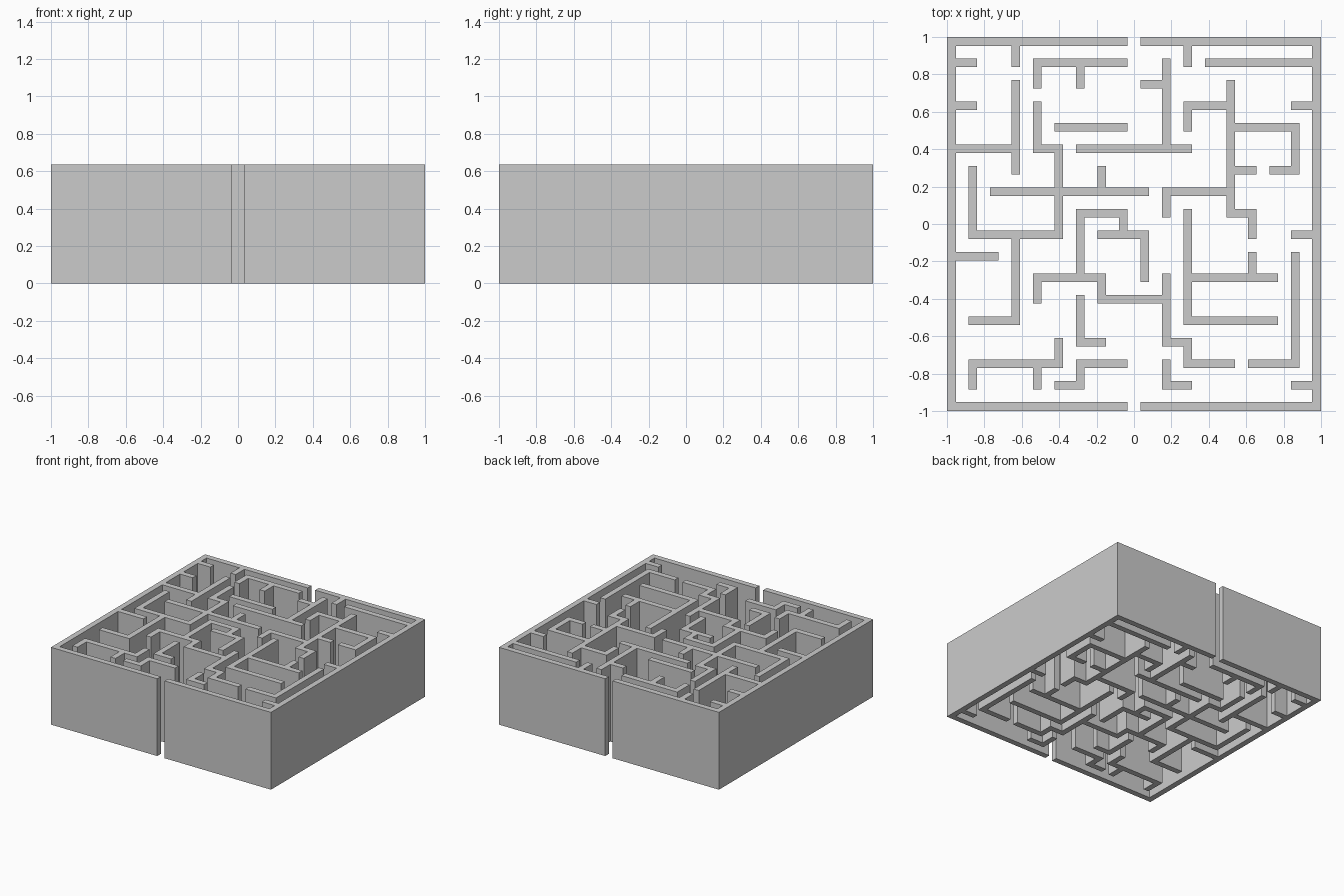
import bpy, bmesh

if "Cube" in bpy.data.objects:
    bpy.data.objects.remove(bpy.data.objects["Cube"])

N = 17            # corridors per side
T = 0.047         # wall thickness
P = (2 - T) / N   # grid pitch
H = 0.635         # wall height

# walls running along x: row (counted from the back) -> spans between grid columns
ROWS = {
    0: [(0, 8), (9, 17)], 1: [(0, 1), (4, 8), (12, 17)], 2: [(9, 10)],
    3: [(0, 1), (11, 13), (16, 17)], 4: [(5, 8), (13, 16)],
    5: [(0, 3), (4, 5), (6, 11)], 6: [(13, 14), (15, 16)],
    7: [(2, 9), (10, 13)], 8: [(6, 8), (13, 14)],
    9: [(1, 5), (7, 9), (16, 17)], 10: [(0, 2)],
    11: [(4, 7), (11, 15)], 12: [(7, 10)], 13: [(1, 3), (11, 15)],
    14: [(6, 7), (10, 11)], 15: [(1, 5), (6, 8), (11, 13), (14, 16)],
    16: [(5, 6), (10, 11), (16, 17)], 17: [(0, 8), (9, 17)],
}
# walls running along y: column (counted from the left) -> spans between grid rows
COLS = {
    0: [(0, 17)], 1: [(6, 9), (15, 16)], 3: [(0, 1), (2, 6), (9, 13)],
    4: [(1, 2), (3, 5), (11, 12), (15, 16)], 5: [(5, 9), (14, 15)],
    6: [(1, 2), (8, 11), (12, 14), (15, 16)], 7: [(6, 7), (11, 12)],
    8: [(8, 9)], 9: [(9, 11)], 10: [(1, 5), (7, 8), (11, 14), (15, 16)],
    11: [(0, 1), (3, 4), (8, 13), (14, 15)], 13: [(2, 8)],
    14: [(8, 9), (10, 11)], 16: [(4, 6), (10, 15)], 17: [(0, 17)],
}

# filled squares on a fine grid: even index = wall strip, odd index = corridor strip
filled = set()
for r, spans in ROWS.items():
    for a, b in spans:
        filled |= {(k, 2 * r) for k in range(2 * a, 2 * b + 1)}
for c, spans in COLS.items():
    for a, b in spans:
        filled |= {(2 * c, k) for k in range(2 * a, 2 * b + 1)}


def line(k):
    """Position of fine grid line k."""
    return -1 + (k // 2) * P + (k % 2) * T


# maze plan
bm = bmesh.new()
verts = {}


def vert(i, j):
    if (i, j) not in verts:
        verts[i, j] = bm.verts.new((line(i), -line(j), 0))
    return verts[i, j]


for i, j in sorted(filled):
    bm.faces.new([vert(i, j + 1), vert(i + 1, j + 1), vert(i + 1, j), vert(i, j)])

# raise the plan into closed walls and merge the flat faces
ext = bmesh.ops.extrude_face_region(bm, geom=bm.faces[:], use_keep_orig=True)
bmesh.ops.translate(bm, vec=(0, 0, H),
                    verts=[g for g in ext["geom"] if isinstance(g, bmesh.types.BMVert)])
bmesh.ops.recalc_face_normals(bm, faces=bm.faces[:])
bmesh.ops.dissolve_limit(bm, angle_limit=0.01, verts=bm.verts[:], edges=bm.edges[:])

mesh = bpy.data.meshes.new("maze_walls")
bm.to_mesh(mesh)
bm.free()
bpy.context.collection.objects.link(bpy.data.objects.new("maze_walls", mesh))
